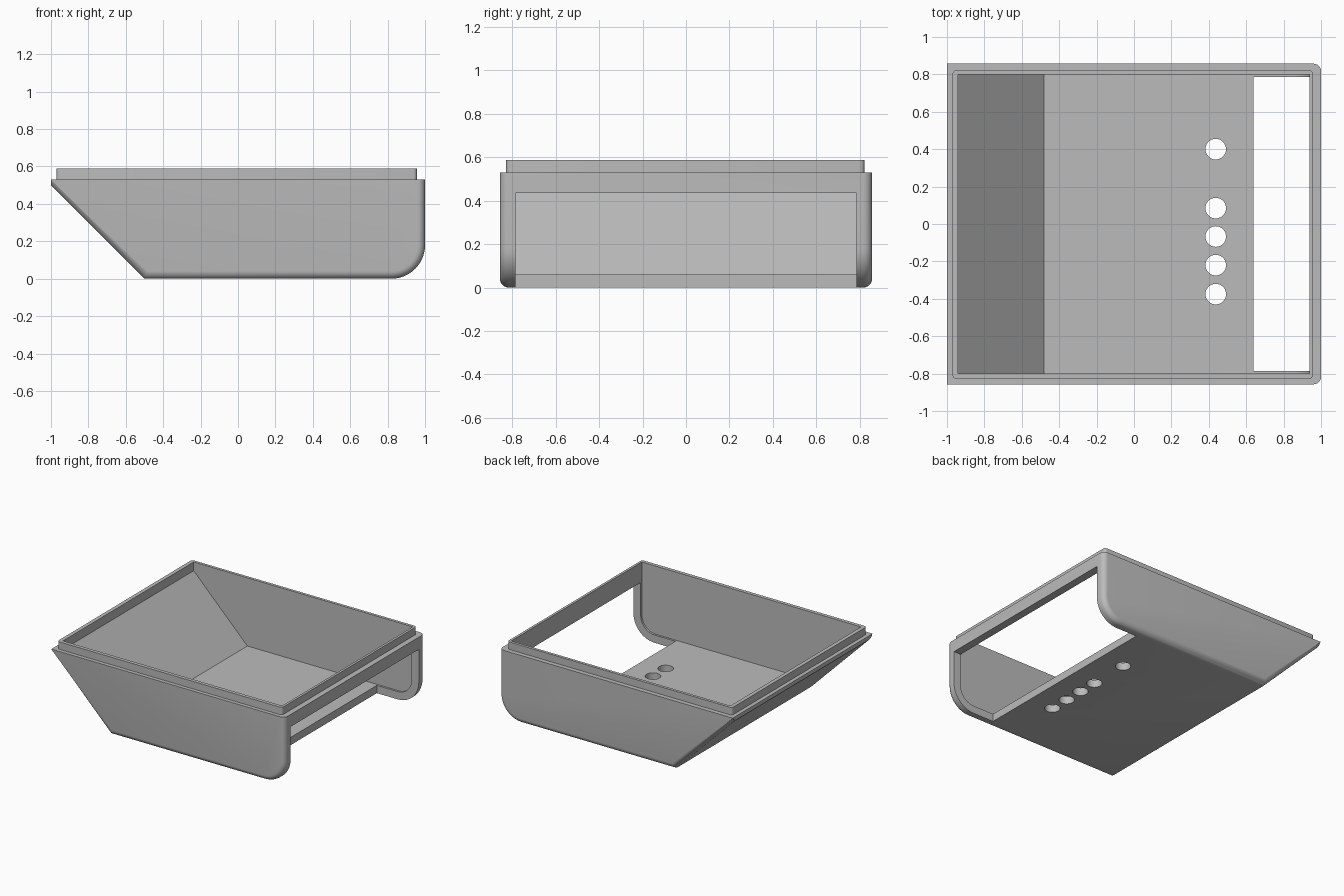
import bpy, bmesh
from math import sin, cos, pi, sqrt
from mathutils import Matrix

cube = bpy.data.objects.get("Cube")
if cube:
    bpy.data.objects.remove(cube)

grey = bpy.data.materials.new("plain grey")
grey.use_nodes = True
colour = (0.5, 0.5, 0.5, 1)
grey.diffuse_color = colour
grey.node_tree.nodes["Principled BSDF"].inputs["Base Color"].default_value = colour


def add_object(name, bm):
    bmesh.ops.recalc_face_normals(bm, faces=bm.faces)
    mesh = bpy.data.meshes.new(name)
    bm.to_mesh(mesh)
    bm.free()
    mesh.materials.append(grey)
    obj = bpy.data.objects.new(name, mesh)
    bpy.context.collection.objects.link(obj)
    return obj


def box(name, low, high, bevel=0):
    bm = bmesh.new()
    size = [b - a for a, b in zip(low, high)]
    mid = [(a + b) / 2 for a, b in zip(low, high)]
    bmesh.ops.create_cube(bm, size=1, matrix=Matrix.Translation(mid) @ Matrix.Diagonal((*size, 1)))
    if bevel:
        upright = [e for e in bm.edges if abs(e.verts[0].co.z - e.verts[1].co.z) > 0.01]
        bmesh.ops.bevel(bm, geom=upright, offset=bevel, segments=4, profile=0.5, affect='EDGES')
    return add_object(name, bm)


def cylinder(name, x, y, radius):
    bm = bmesh.new()
    bmesh.ops.create_cone(bm, cap_ends=True, segments=40, radius1=radius, radius2=radius,
                          depth=0.4, matrix=Matrix.Translation((x, y, 0)))
    return add_object(name, bm)


def loft(name, sections):
    """Skin a list of (y, [(x, z), ...]) sections and cap both ends."""
    bm = bmesh.new()
    rings = [[bm.verts.new((x, y, z)) for x, z in pts] for y, pts in sections]
    for a, b in zip(rings, rings[1:]):
        for i in range(len(a)):
            j = (i + 1) % len(a)
            bm.faces.new((a[i], a[j], b[j], b[i]))
    bm.faces.new(rings[0])
    bm.faces.new(rings[-1])
    return add_object(name, bm)


def arc(right, floor, radius, steps=14):
    return [(right - radius + radius * sin(pi / 2 * i / steps),
             floor + radius - radius * cos(pi / 2 * i / steps)) for i in range(steps + 1)]


def outer_profile(d):
    """Side outline, drawn in by d on every edge but the top."""
    return [(-1, TOP), (-1, min(0.5 + sqrt(2) * d, TOP - 0.002)), (-0.5 + (sqrt(2) - 1) * d, d),
            *arc(1 - d, d, 0.18 - d), (1 - d, TOP)]


def combine(target, tool, operation):
    mod = target.modifiers.new("combine", 'BOOLEAN')
    mod.operation = operation
    mod.solver = 'EXACT'
    mod.object = tool
    bpy.context.view_layer.objects.active = target
    bpy.ops.object.modifier_apply(modifier=mod.name)
    bpy.data.objects.remove(tool)


TOP, HALF, FILLET = 0.53, 0.857, 0.04

# Outer shell with rounded side edges
side = []
for i in range(7):
    a = pi / 2 * i / 6
    side.append((HALF - FILLET + FILLET * sin(a), outer_profile(FILLET * (1 - cos(a)))))
sections = [(-y, pts) for y, pts in reversed(side)] + side
shell = loft("tray_shell", sections)

# Raised lip around the rim
combine(shell, box("lip", (-0.97, -0.828, 0.515), (0.957, 0.822, 0.588), 0.02), 'UNION')

# Hollow interior with a sloped wall
inner = [(-0.94, 0.7), (-0.94, 0.52), (-0.48, 0.06), *arc(0.938, 0.06, 0.12), (0.938, 0.7)]
combine(shell, loft("cavity", [(-0.8, inner), (0.8, inner)]), 'DIFFERENCE')

# Opening through the floor and end wall
combine(shell, box("end_opening", (0.64, -0.785, -0.2), (1.2, 0.785, 0.435)), 'DIFFERENCE')

# Round holes in the floor
for y in (0.4, 0.085, -0.067, -0.22, -0.375):
    combine(shell, cylinder("floor_hole", 0.437, y, 0.055), 'DIFFERENCE')

bpy.ops.object.select_all(action='DESELECT')
shell.select_set(True)
bpy.context.view_layer.objects.active = shell
bpy.ops.object.shade_smooth_by_angle(angle=pi / 6)
